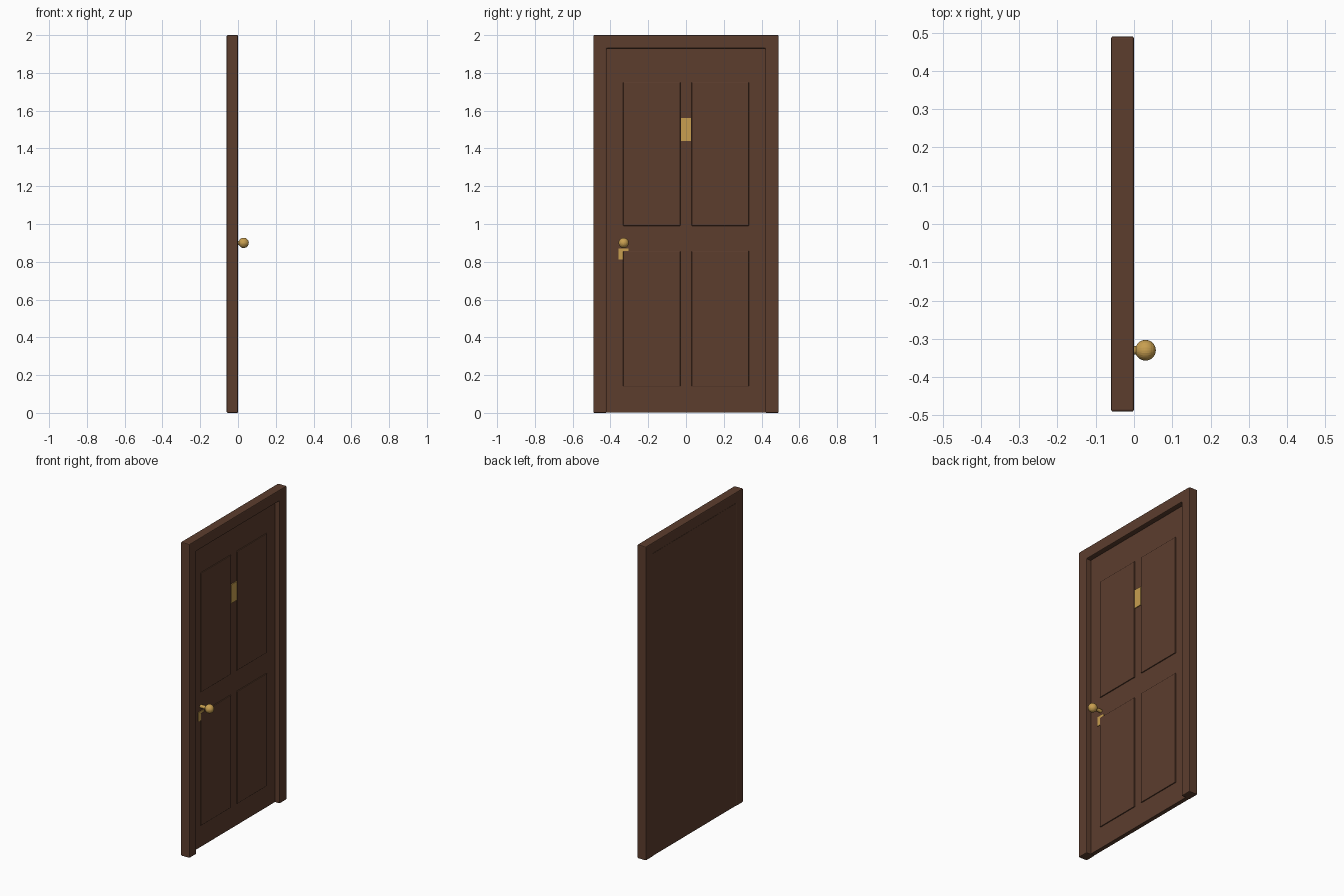
import bpy, bmesh, math
from mathutils import Matrix

if "Cube" in bpy.data.objects:
    bpy.data.objects.remove(bpy.data.objects["Cube"])


def material(name, rgb):
    m = bpy.data.materials.new(name)
    m.diffuse_color = (*rgb, 1)
    m.use_nodes = True
    m.node_tree.nodes["Principled BSDF"].inputs["Base Color"].default_value = m.diffuse_color
    return m


brown = material("brown wood", (0.107, 0.047, 0.027))
brass = material("brass", (0.578, 0.347, 0.08))


def finish(name, bm, mat, bevel=0):
    me = bpy.data.meshes.new(name)
    bmesh.ops.recalc_face_normals(bm, faces=bm.faces)
    bm.to_mesh(me)
    bm.free()
    me.materials.append(mat)
    ob = bpy.data.objects.new(name, me)
    bpy.context.collection.objects.link(ob)
    if bevel:
        mod = ob.modifiers.new("Bevel", "BEVEL")
        mod.width, mod.segments = bevel, 2
    return ob


def box(name, x, y, z, mat, bevel=0):
    bm = bmesh.new()
    bmesh.ops.create_cube(bm, size=1)
    for v in bm.verts:
        for i, (lo, hi) in enumerate((x, y, z)):
            v.co[i] = lo if v.co[i] < 0 else hi
    return finish(name, bm, mat, bevel)


# Door frame: one arch-shaped profile, extruded through its thickness
bm = bmesh.new()
outline = [(-0.49, 0), (-0.49, 2), (0.49, 2), (0.49, 0),
           (0.42, 0), (0.42, 1.93), (-0.42, 1.93), (-0.42, 0)]
face = bm.faces.new([bm.verts.new((-0.06, y, z)) for y, z in outline])
ext = bmesh.ops.extrude_face_region(bm, geom=[face])
for v in ext["geom"]:
    if isinstance(v, bmesh.types.BMVert):
        v.co.x = 0
finish("door_frame", bm, brown, 0.005)

# Door leaf, set back behind the front of the frame
box("door_leaf", (-0.058, -0.032), (-0.42, 0.42), (0.003, 1.93), brown)

# Four raised panels
for row, z in (("lower", (0.14, 0.857)), ("upper", (0.99, 1.75))):
    for side, y in (("left", (-0.333, -0.03)), ("right", (0.03, 0.333))):
        box(f"{row}_{side}_panel", (-0.035, -0.026), y, z, brown, 0.003)

# Brass number plate and lock plate
box("number_plate", (-0.034, -0.027), (-0.027, 0.027), (1.44, 1.56), brass)
box("lock_plate", (-0.034, -0.028), (-0.357, -0.305), (0.812, 0.87), brass)

# Knob and its neck, both along the x axis
turn = Matrix.Rotation(math.pi / 2, 4, "Y")
bm = bmesh.new()
bmesh.ops.create_cone(bm, cap_ends=True, segments=16, radius1=0.011, radius2=0.011,
                      depth=0.05, matrix=Matrix.Translation((-0.01, -0.33, 0.9)) @ turn)
finish("knob_neck", bm, brass)
bm = bmesh.new()
bmesh.ops.create_uvsphere(bm, u_segments=24, v_segments=16, radius=0.027,
                          matrix=Matrix.Translation((0.03, -0.33, 0.9)) @ turn)
finish("door_knob", bm, brass)
